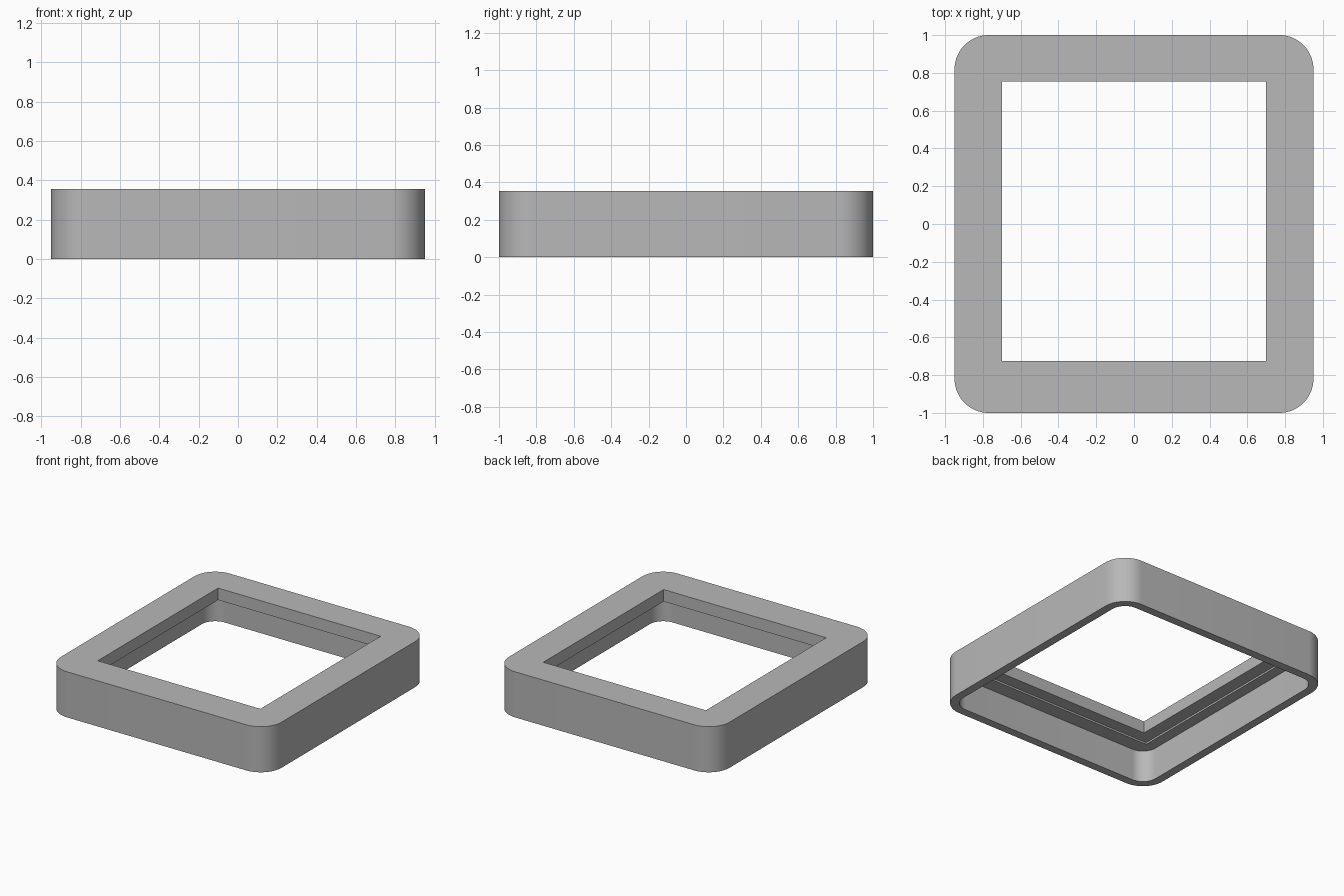
import bpy
import bmesh
import math

cube = bpy.data.objects.get("Cube")
if cube:
    bpy.data.objects.remove(cube, do_unlink=True)

grey = bpy.data.materials.new("plain grey")
grey.use_nodes = True
grey.diffuse_color = (0.48, 0.48, 0.48, 1)
grey.node_tree.nodes["Principled BSDF"].inputs["Base Color"].default_value = grey.diffuse_color


def block(name, x, y, z, radius=0):
    """Box between (min, max) pairs, with upright edges rounded."""
    bm = bmesh.new()
    bmesh.ops.create_cube(bm, size=1)
    for v in bm.verts:
        v.co = [lo + (c + 0.5) * (hi - lo) for c, (lo, hi) in zip(v.co, (x, y, z))]
    if radius:
        upright = [e for e in bm.edges if abs(e.verts[0].co.z - e.verts[1].co.z) > 0.01]
        bmesh.ops.bevel(bm, geom=upright, offset=radius, segments=16,
                        profile=0.5, affect='EDGES')
    mesh = bpy.data.meshes.new(name)
    bm.to_mesh(mesh)
    bm.free()
    mesh.materials.append(grey)
    obj = bpy.data.objects.new(name, mesh)
    bpy.context.collection.objects.link(obj)
    return obj


W, D, H = 0.95, 1.0, 0.355
WALL, RADIUS = 0.065, 0.18

# Outer shell of the bezel
frame = block("bezel_frame", (-W, W), (-D, D), (0, H), RADIUS)

# Hollow underside, shallow panel recess and display window
cutters = [
    block("cavity_cutter", (WALL - W, W - WALL), (WALL - D, D - WALL),
          (-0.1, 0.248), RADIUS - WALL),
    block("recess_cutter", (-0.8, 0.8), (-0.82, 0.855), (0.1, 0.262)),
    block("window_cutter", (-0.7, 0.7), (-0.725, 0.755), (0.15, 0.5)),
]

bpy.ops.object.select_all(action='DESELECT')
bpy.context.view_layer.objects.active = frame
frame.select_set(True)
for cutter in cutters:
    mod = frame.modifiers.new(cutter.name, 'BOOLEAN')
    mod.operation = 'DIFFERENCE'
    mod.solver = 'EXACT'
    mod.object = cutter
    bpy.ops.object.modifier_apply(modifier=mod.name)
    bpy.data.objects.remove(cutter, do_unlink=True)

bpy.ops.object.shade_smooth_by_angle(angle=math.radians(30))
